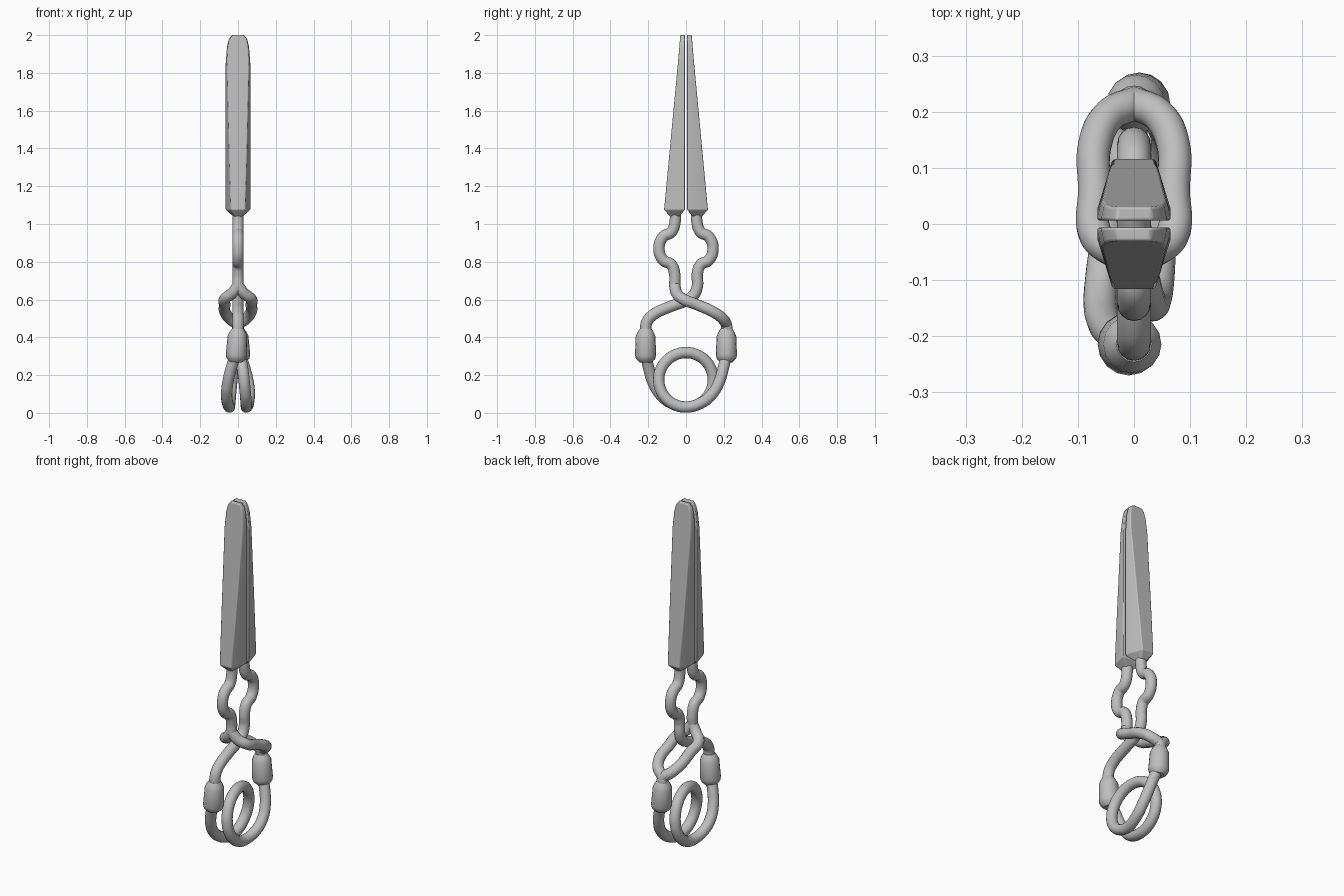
import bpy, bmesh, math

cube = bpy.data.objects.get("Cube")
if cube:
    bpy.data.objects.remove(cube, do_unlink=True)

steel = bpy.data.materials.new("brushed_steel")
steel.use_nodes = True
colour = (0.52, 0.52, 0.52, 1)
steel.diffuse_color = colour
steel.node_tree.nodes["Principled BSDF"].inputs["Base Color"].default_value = colour

WIRE = 0.03


def activate(obj):
    bpy.ops.object.select_all(action="DESELECT")
    obj.select_set(True)
    bpy.context.view_layer.objects.active = obj


def rod(name, points, radii=None, handle="AUTO"):
    """Round rod along a smooth path; radii are absolute."""
    data = bpy.data.curves.new(name, "CURVE")
    data.dimensions = "3D"
    data.bevel_depth = 1.0
    data.bevel_resolution = 6
    data.resolution_u = 8
    data.use_fill_caps = True
    spline = data.splines.new("BEZIER")
    spline.bezier_points.add(len(points) - 1)
    for i, (bp, p) in enumerate(zip(spline.bezier_points, points)):
        bp.co = p
        bp.radius = radii[i] if radii else WIRE
        bp.handle_left_type = bp.handle_right_type = handle
    data.materials.append(steel)
    obj = bpy.data.objects.new(name, data)
    bpy.context.collection.objects.link(obj)
    activate(obj)
    bpy.ops.object.convert(target="MESH")
    bpy.ops.object.shade_smooth_by_angle(angle=math.radians(45))
    return obj


def jaw(name, side):
    """Tapered jaw lofted through sections: z, inner half width, outer half width, inner y, outer y."""
    sections = [
        (1.04, 0.025, 0.018, 0.036, 0.084),
        (1.075, 0.065, 0.038, 0.006, 0.116),
        (1.35, 0.065, 0.046, 0.006, 0.09),
        (1.85, 0.065, 0.058, 0.006, 0.043),
        (1.94, 0.058, 0.053, 0.006, 0.035),
        (1.98, 0.048, 0.044, 0.006, 0.032),
        (2.0, 0.032, 0.029, 0.006, 0.03),
    ]
    bm = bmesh.new()
    rings = []
    for z, wi, wo, yi, yo in sections:
        ym = yi + 0.2 * (yo - yi)
        outline = [(-wi, yi), (wi, yi), (wi, ym), (wo, yo), (-wo, yo), (-wi, ym)]
        rings.append([bm.verts.new((x, side * y, z)) for x, y in outline])
    for low, high in zip(rings, rings[1:]):
        for i in range(6):
            j = (i + 1) % 6
            bm.faces.new((low[i], low[j], high[j], high[i]))
    bm.faces.new(rings[0])
    bm.faces.new(rings[-1])
    bmesh.ops.recalc_face_normals(bm, faces=bm.faces)
    mesh = bpy.data.meshes.new(name)
    bm.to_mesh(mesh)
    bm.free()
    mesh.materials.append(steel)
    obj = bpy.data.objects.new(name, mesh)
    bpy.context.collection.objects.link(obj)
    bevel = obj.modifiers.new("soft_edges", "BEVEL")
    bevel.width = 0.006
    bevel.segments = 3
    bevel.limit_method = "ANGLE"
    bevel.angle_limit = math.radians(25)
    activate(obj)
    bpy.ops.object.shade_smooth_by_angle(angle=math.radians(35))


# Handle bow and lower crossing, given as (y, z) for the back jaw
bow = [(0.058, 1.09), (0.058, 1.01), (0.078, 0.957), (0.12, 0.933), (0.143, 0.87),
       (0.12, 0.808), (0.078, 0.785), (0.06, 0.735), (0.06, 0.67)]
cross = [(0.038, 0.62), (0, 0.595), (-0.09, 0.56), (-0.17, 0.522), (-0.205, 0.485), (-0.216, 0.42)]

for side, label in ((1, "back"), (-1, "front")):
    jaw(label + "_jaw", side)

# Single arm passes through the middle of the split link
rod("back_jaw_arm", [(0, y, z) for y, z in bow + cross])
rod("front_jaw_arm", [(0, -y, z) for y, z in bow])

# Split link: two mirrored strands
link = [(0, -0.06, 0.675), (0.03, -0.05, 0.635), (0.068, -0.02, 0.605), (0.07, 0.06, 0.572),
        (0.07, 0.14, 0.537), (0.045, 0.193, 0.5), (0, 0.215, 0.46), (0, 0.216, 0.42)]
for side, label in ((1, "left"), (-1, "right")):
    rod(label + "_link_strand", [(side * x, y, z) for x, y, z in link])

# Ferrules, half-turn copies of each other
for side, label in ((1, "back"), (-1, "front")):
    rod(label + "_ferrule",
        [(side * x, side * 0.214, z) for x, z in
         ((0, 0.445), (0.001, 0.425), (0.003, 0.405), (0.009, 0.305), (0.011, 0.285), (0.012, 0.268))],
        [0.032, 0.044, 0.052, 0.056, 0.05, 0.032], "VECTOR")

# Spring wire: outer leg, one full coil, outer leg
leg = [(0.015, 0.212, 0.3), (0.035, 0.198, 0.24), (0.052, 0.178, 0.17), (0.06, 0.142, 0.105),
       (0.056, 0.085, 0.055)]
start = [(-x, -y, z) for x, y, z in leg]
coil = []
STEPS = 16
for i in range(STEPS + 1):
    turn = i / STEPS
    a = 2 * math.pi * turn
    x = -0.045 * math.cos(math.pi * turn)
    coil.append((x, 0.144 * math.sin(a), 0.175 - 0.144 * math.cos(a)))
rod("spring_coil", start + coil + leg[::-1])
